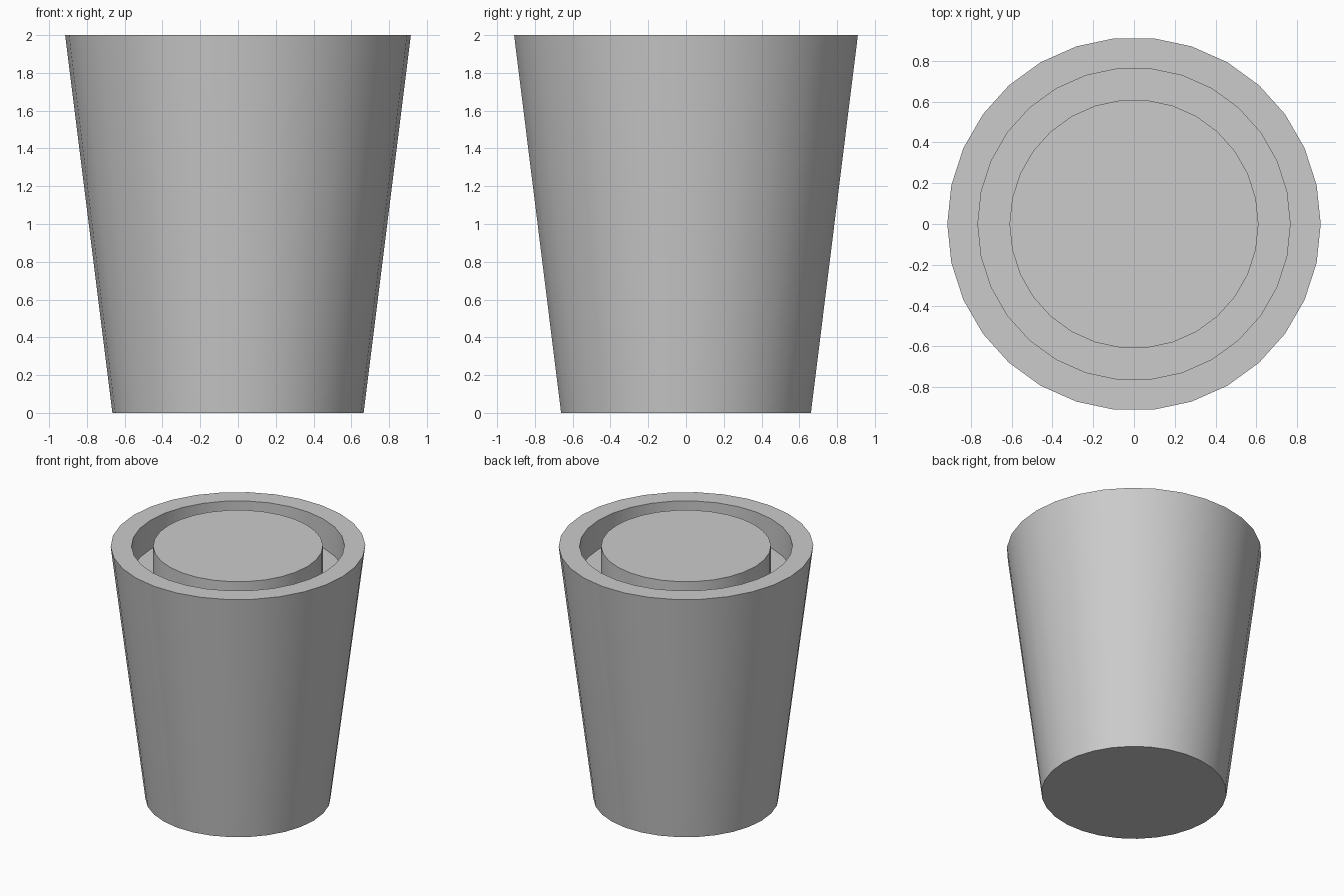
import bpy, bmesh
from math import cos, sin, pi, radians

if "Cube" in bpy.data.objects:
    bpy.data.objects.remove(bpy.data.objects["Cube"])

SIDES = 30

# Lathe profile (radius, height): tapered body, rim, groove, central plug
profile = [(0.665, 0), (0.915, 2), (0.765, 2), (0.765, 1.77),
           (0.61, 1.77), (0.61, 2)]

bm = bmesh.new()
rings = [[bm.verts.new((r * cos(2 * pi * i / SIDES), r * sin(2 * pi * i / SIDES), z))
          for i in range(SIDES)] for r, z in profile]

# Walls between neighbouring rings
for low, high in zip(rings, rings[1:]):
    for i in range(SIDES):
        j = (i + 1) % SIDES
        bm.faces.new((low[i], low[j], high[j], high[i]))

# Base and plug top
bm.faces.new(rings[0][::-1])
bm.faces.new(rings[-1])
bmesh.ops.recalc_face_normals(bm, faces=bm.faces)

mesh = bpy.data.meshes.new("tapered_pot")
bm.to_mesh(mesh)
bm.free()
pot = bpy.data.objects.new("tapered_pot", mesh)
bpy.context.collection.objects.link(pot)

# Smooth sides with crisp rims
bpy.context.view_layer.objects.active = pot
pot.select_set(True)
bpy.ops.object.shade_smooth_by_angle(angle=radians(30))
